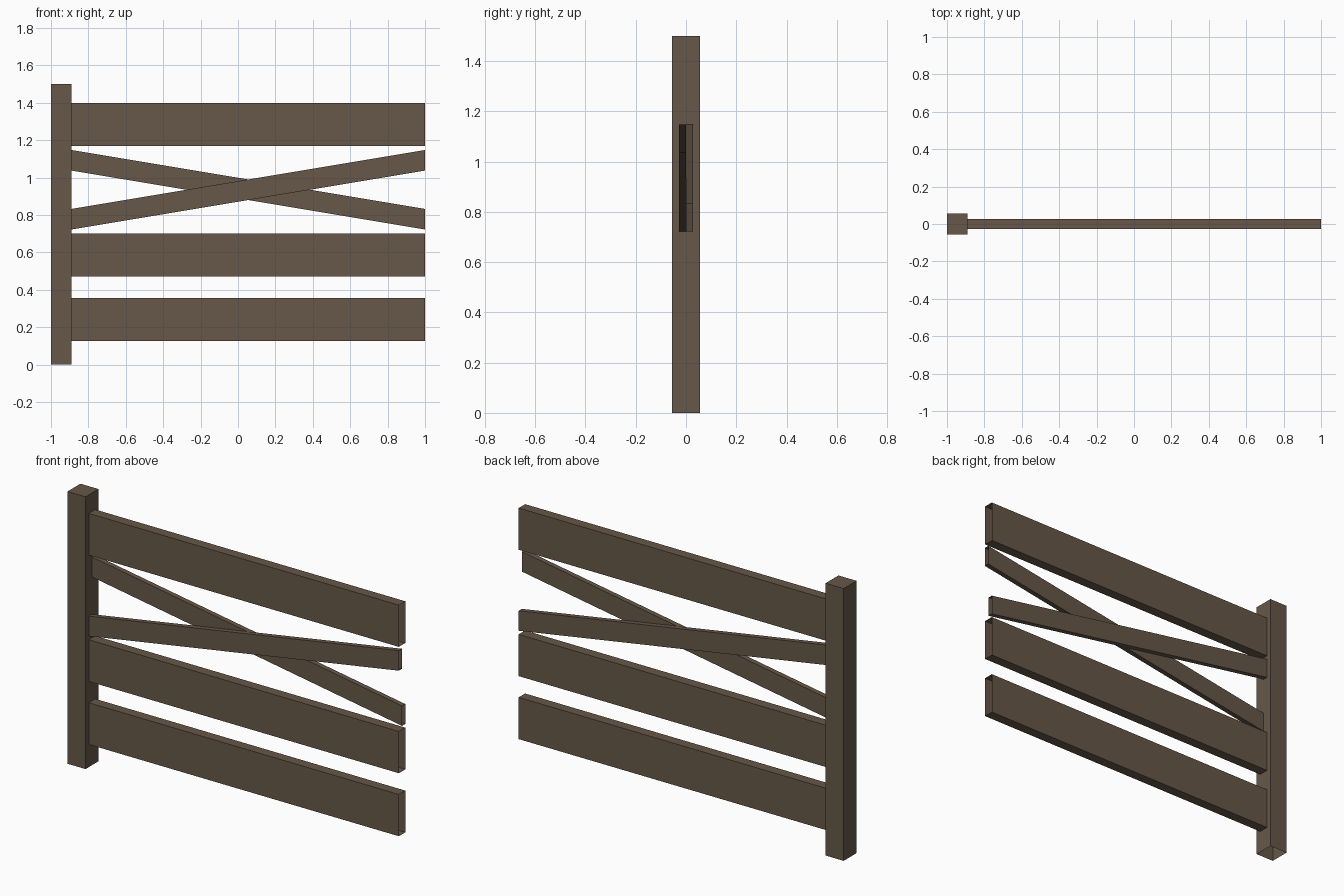
import bpy, bmesh

if "Cube" in bpy.data.objects:
    bpy.data.objects.remove(bpy.data.objects["Cube"])

wood = bpy.data.materials.new("brown wood")
wood.diffuse_color = (0.135, 0.096, 0.066, 1)
wood.use_nodes = True
wood.node_tree.nodes["Principled BSDF"].inputs["Base Color"].default_value = wood.diffuse_color


def board(name, x, y, z_left, z_right, open_ends):
    """Box between two x ends, each with its own (bottom, top); some ends left open."""
    bm = bmesh.new()
    bmesh.ops.create_cube(bm, size=2)
    bm.normal_update()
    ends = [f for f in bm.faces
            if (open_ends == "sides" and abs(f.normal.x) > 0.9)
            or (open_ends == "bottom" and f.normal.z < -0.9)]
    bmesh.ops.delete(bm, geom=ends, context='FACES_ONLY')
    for v in bm.verts:
        right, back, top = (int(c > 0) for c in v.co)
        v.co = (x[right], y[back], (z_left, z_right)[right][top])
    bm.normal_update()
    mesh = bpy.data.meshes.new(name)
    bm.to_mesh(mesh)
    bm.free()
    mesh.materials.append(wood)
    obj = bpy.data.objects.new(name, mesh)
    bpy.context.collection.objects.link(obj)
    return obj


# Upright post, open underneath
board("post", (-1, -0.89), (-0.056, 0.056), (0, 1.5), (0, 1.5), "bottom")

# Horizontal rails, hollow with open ends
SPAN, T = (-0.89, 1), 0.028
for name, z in (("lower_rail", (0.125, 0.355)),
                ("middle_rail", (0.472, 0.702)),
                ("top_rail", (1.168, 1.398))):
    board(name, SPAN, (-T, T), z, z, "sides")

# Crossed braces, one in front of the other
low, high = (0.722, 0.832), (1.037, 1.147)
board("front_brace", SPAN, (-T, 0), low, high, "sides")
board("back_brace", SPAN, (0, T), high, low, "sides")
